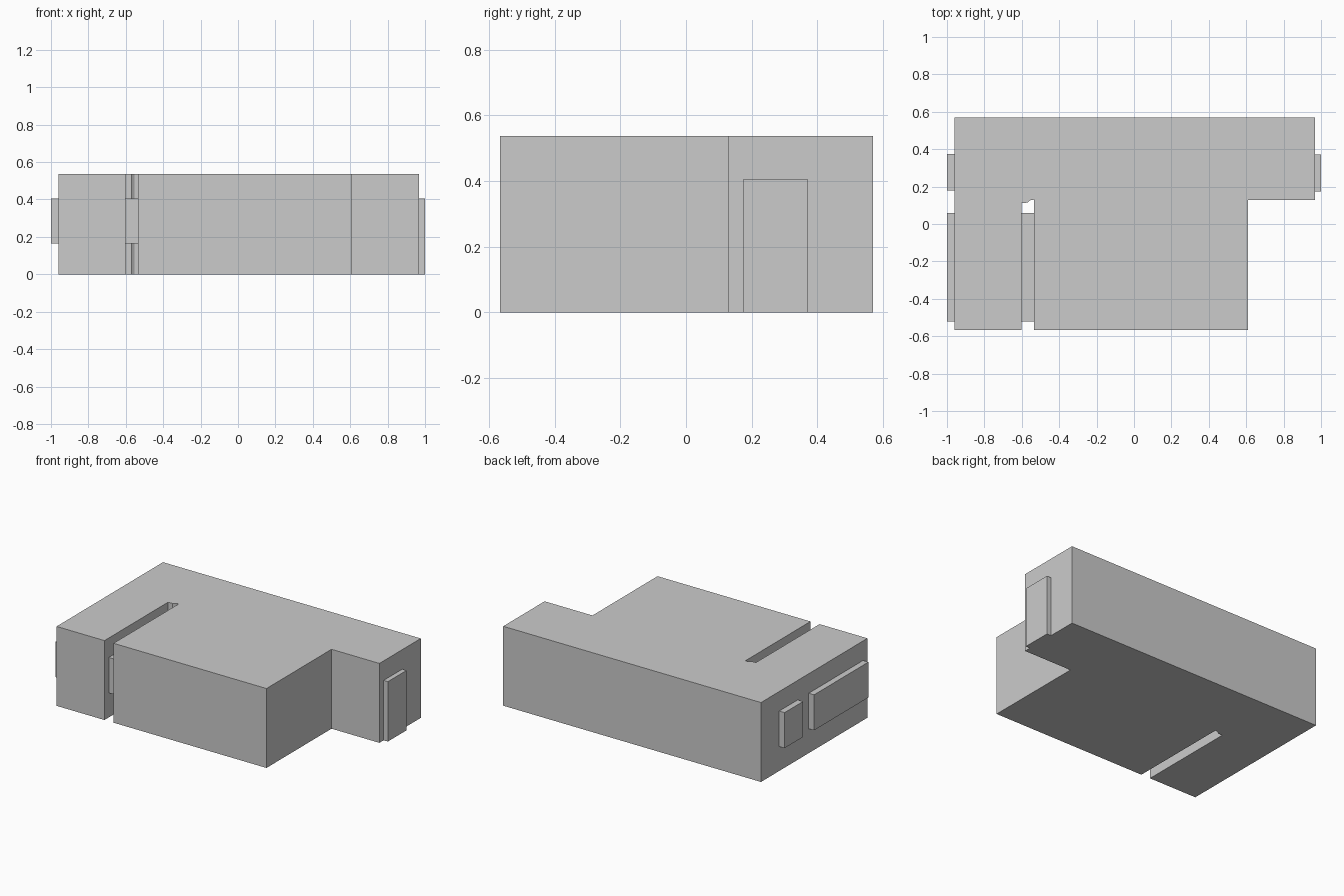
import bpy, bmesh

if "Cube" in bpy.data.objects:
    bpy.data.objects.remove(bpy.data.objects["Cube"])


def prism(name, outline, z0, z1):
    """Extrude a counter-clockwise plan outline from z0 to z1."""
    bm = bmesh.new()
    face = bm.faces.new([bm.verts.new((x, y, z0)) for x, y in outline])
    top = bmesh.ops.extrude_face_region(bm, geom=[face], use_keep_orig=True)
    verts = [v for v in top["geom"] if isinstance(v, bmesh.types.BMVert)]
    bmesh.ops.translate(bm, verts=verts, vec=(0, 0, z1 - z0))
    bmesh.ops.recalc_face_normals(bm, faces=bm.faces)
    mesh = bpy.data.meshes.new(name)
    bm.to_mesh(mesh)
    bm.free()
    obj = bpy.data.objects.new(name, mesh)
    bpy.context.collection.objects.link(obj)
    return obj


def box(name, x0, x1, y0, y1, z0, z1):
    return prism(name, [(x0, y0), (x1, y0), (x1, y1), (x0, y1)], z0, z1)


# Building body: stepped front right corner and narrow slot open to the front
prism("building_body", [
    (-0.96, -0.567), (-0.602, -0.567),
    (-0.602, 0.112), (-0.57, 0.114), (-0.553, 0.128), (-0.534, 0.13),
    (-0.534, -0.567), (0.61, -0.567),
    (0.61, 0.128), (0.968, 0.128), (0.968, 0.57), (-0.96, 0.57)], 0, 0.537)

# Window slabs on the left wall and the one bridging the slot
box("left_small_window", -1.0, -0.96, 0.178, 0.375, 0.165, 0.405)
box("left_large_window", -1.0, -0.96, -0.52, 0.06, 0.165, 0.405)
box("slot_window", -0.602, -0.534, -0.52, 0.06, 0.165, 0.405)

# Door slab on the right wall
box("right_door", 0.968, 1.0, 0.173, 0.372, 0, 0.405)
